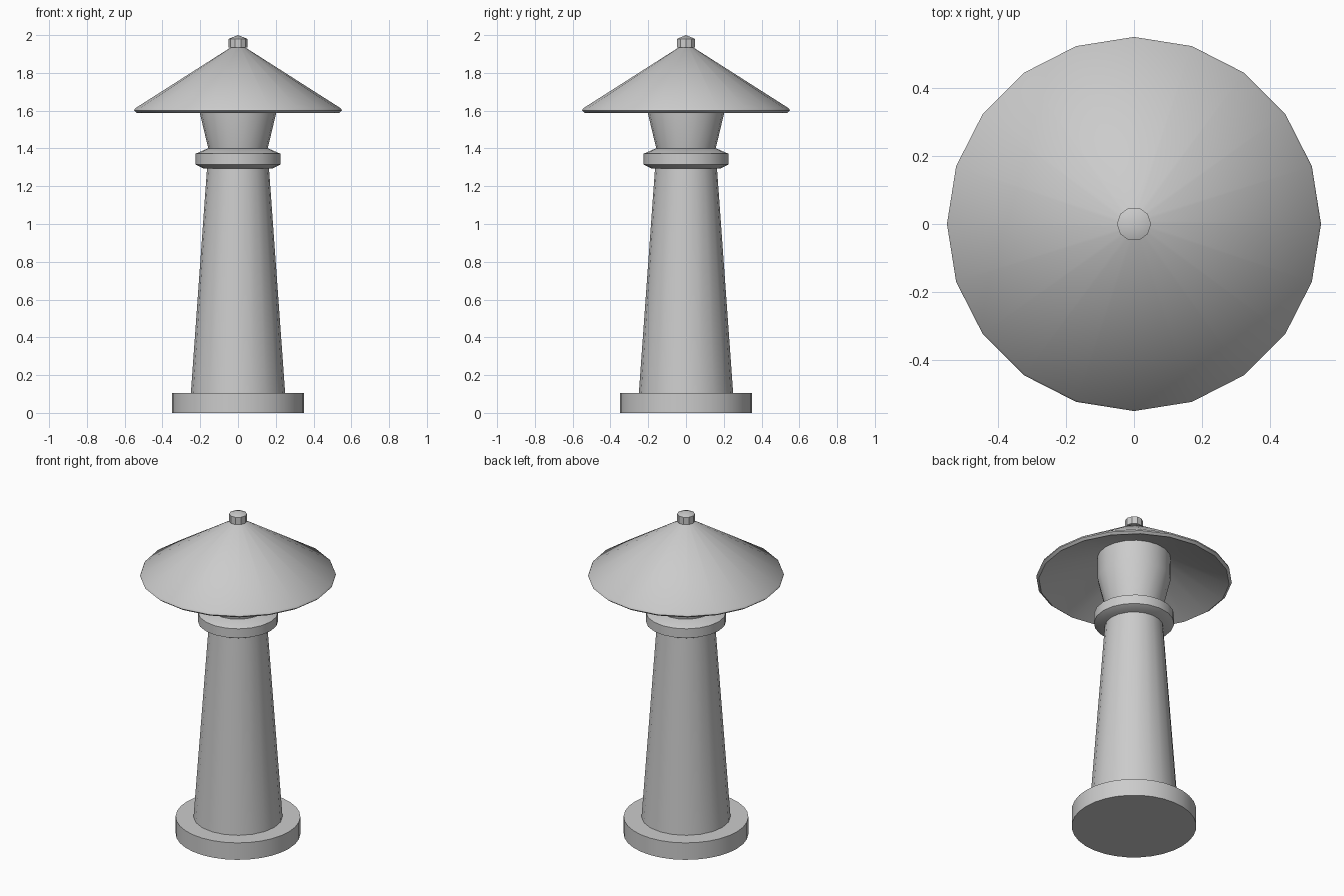
import bpy
import bmesh
import math

if "Cube" in bpy.data.objects:
    bpy.data.objects.remove(bpy.data.objects["Cube"])


def lathe(name, profile, sides, angle=35):
    """Spin an (r, z) profile about z; r = 0 gives a pole point, others a ring."""
    bm = bmesh.new()
    rings = []
    for r, z in profile:
        if r == 0:
            rings.append([bm.verts.new((0, 0, z))])
        else:
            rings.append([bm.verts.new((r * math.cos(2 * math.pi * i / sides),
                                        r * math.sin(2 * math.pi * i / sides), z))
                          for i in range(sides)])
    for a, b in zip(rings, rings[1:]):
        for i in range(sides):
            j = (i + 1) % sides
            if len(a) == 1:
                bm.faces.new((a[0], b[j], b[i]))
            elif len(b) == 1:
                bm.faces.new((a[i], a[j], b[0]))
            else:
                bm.faces.new((a[i], a[j], b[j], b[i]))
    bmesh.ops.recalc_face_normals(bm, faces=bm.faces[:])
    mesh = bpy.data.meshes.new(name)
    bm.to_mesh(mesh)
    bm.free()
    obj = bpy.data.objects.new(name, mesh)
    bpy.context.collection.objects.link(obj)
    bpy.ops.object.select_all(action='DESELECT')
    obj.select_set(True)
    bpy.context.view_layer.objects.active = obj
    bpy.ops.object.shade_smooth_by_angle(angle=math.radians(angle))
    return obj


# round foot
lathe("base", [(0, 0), (0.35, 0), (0.35, 0.105), (0, 0.105)], 32)

# tapered column
lathe("shaft", [(0, 0.1), (0.25, 0.1), (0.163, 1.31), (0, 1.31)], 20)

# bevelled ring at the top of the column
lathe("collar", [(0, 1.295), (0.185, 1.295), (0.225, 1.315), (0.225, 1.372),
                 (0.16, 1.4), (0, 1.4)], 20)

# flared lantern housing, running up inside the roof
lathe("lantern", [(0, 1.39), (0.155, 1.39), (0.205, 1.6), (0.207, 1.77),
                  (0, 1.77)], 20)

# conical roof with a thin lip and a hollow underside
lathe("roof", [(0, 1.78), (0.207, 1.735), (0.535, 1.588), (0.55, 1.6),
               (0.545, 1.612), (0.03, 1.94), (0, 1.94)], 20)

# small knob on the peak
lathe("finial", [(0, 1.925), (0.05, 1.935), (0.05, 1.98), (0, 2.0)], 10)
